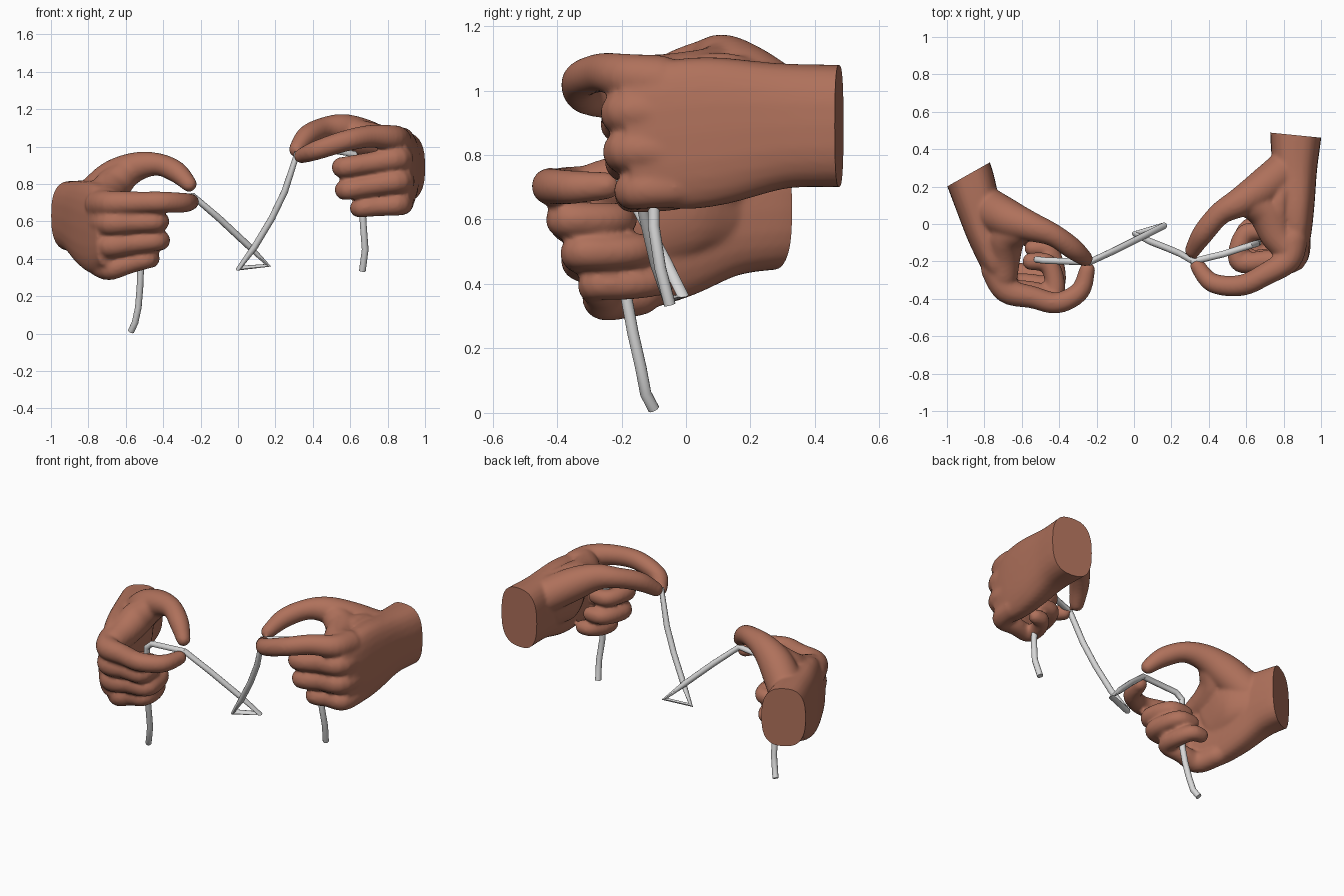
import bpy, bmesh, math
from mathutils import Vector


def material(name, rgb):
    m = bpy.data.materials.new(name)
    m.diffuse_color = (*rgb, 1)
    return m


SKIN = material("warm brown skin", (0.43, 0.165, 0.105))
GREY = material("light grey wire", (0.68, 0.68, 0.68))


def catmull(pts, n=5):
    """Smooth path through points; every channel (position and radii) is blended."""
    p = [pts[0]] + pts + [pts[-1]]
    out = []
    for i in range(1, len(p) - 2):
        for s in range(n):
            t = s / n
            out.append([0.5 * (2 * b + (c - a) * t + (2 * a - 5 * b + 4 * c - d) * t * t
                               + (3 * b - a - 3 * c + d) * t ** 3)
                        for a, b, c, d in zip(p[i - 1], p[i], p[i + 1], p[i + 2])])
    return out + [list(pts[-1])]


def tube(bm, pts, round_ends=True, sides=24, power=1.0):
    """Loft of ellipses; pts are (x, y, z, radius) or (x, y, z, half thickness, half height)."""
    pts = [tuple(p) + (p[3],) if len(p) == 4 else tuple(p) for p in pts]
    path = catmull(pts)
    pos = [Vector(q[:3]) for q in path]
    frames = []
    for i, q in enumerate(path):
        t = (pos[min(i + 1, len(pos) - 1)] - pos[max(i - 1, 0)]).normalized()
        frames.append((pos[i], t, q[3], q[4]))
    if round_ends:
        angs = [math.radians(a) for a in (25, 45, 65, 82)]
        def dome(f, s):
            c, t, a, b = f
            return [(c + t * s * a * math.sin(g), t, a * math.cos(g), b * math.cos(g)) for g in angs]
        frames = dome(frames[0], -1)[::-1] + frames + dome(frames[-1], 1)
    def sq(v):
        return math.copysign(abs(v) ** power, v)
    rings = []
    for c, t, a, b in frames:
        side = t.cross(Vector((0, 0, 1))).normalized()
        up = side.cross(t)
        rings.append([bm.verts.new(c + side * a * sq(math.cos(w)) + up * b * sq(math.sin(w)))
                      for w in (2 * math.pi * k / sides for k in range(sides))])
    for r, s in zip(rings, rings[1:]):
        for k in range(sides):
            j = (k + 1) % sides
            bm.faces.new((r[k], r[j], s[j], s[k]))
    bm.faces.new(rings[0][::-1])
    bm.faces.new(rings[-1])


def curled(base, knuckle, pip, tip, r):
    """Path of a finger folded back into the palm."""
    mid = [(a + b) / 2 for a, b in zip(knuckle, pip)]
    d = 1 if tip[0] > pip[0] else -1
    fold = (pip[0] - d * 0.008, (pip[1] + tip[1]) / 2, pip[2])
    return [(*base, r * 1.2), (*knuckle, r * 1.2), (*mid, r * 1.05), (*pip, r),
            (*fold, r * 0.95), (pip[0] + d * 0.03, tip[1] - 0.01, tip[2], r * 0.92), (*tip, r * 0.85)]


def hand(name, palm, digits, cut, cut_dir):
    bm = bmesh.new()
    tube(bm, palm, False, power=0.74)
    for d in digits:
        tube(bm, d)
    bmesh.ops.recalc_face_normals(bm, faces=bm.faces)
    me = bpy.data.meshes.new(name)
    bm.to_mesh(me)
    bm.free()
    ob = bpy.data.objects.new(name, me)
    bpy.context.collection.objects.link(ob)
    bpy.context.view_layer.objects.active = ob
    ob.select_set(True)
    # Fuse the digits and palm into one soft skin
    rm = ob.modifiers.new("fuse", 'REMESH')
    rm.mode = 'VOXEL'
    rm.voxel_size = 0.01
    sm = ob.modifiers.new("soften", 'SMOOTH')
    sm.factor, sm.iterations = 0.5, 10
    for m in ("fuse", "soften"):
        bpy.ops.object.modifier_apply(modifier=m)
    # Flat cut at the wrist
    bm = bmesh.new()
    bm.from_mesh(ob.data)
    res = bmesh.ops.bisect_plane(bm, geom=bm.verts[:] + bm.edges[:] + bm.faces[:],
                                 plane_co=cut, plane_no=cut_dir, clear_outer=True)
    edges = [e for e in res["geom_cut"] if isinstance(e, bmesh.types.BMEdge)]
    bmesh.ops.holes_fill(bm, edges=edges, sides=0)
    bmesh.ops.recalc_face_normals(bm, faces=bm.faces)
    bm.to_mesh(ob.data)
    bm.free()
    ob.data.materials.clear()
    ob.data.materials.append(SKIN)
    bpy.ops.object.shade_smooth_by_angle(angle=math.radians(55))
    ob.select_set(False)


# Hand on the -x side
hand("left_hand",
     [(-0.92, 0.33, 0.63, 0.13, 0.19), (-0.885, 0.265, 0.63, 0.13, 0.187), (-0.84, 0.12, 0.62, 0.12, 0.20),
      (-0.79, -0.05, 0.585, 0.105, 0.235), (-0.74, -0.2, 0.555, 0.085, 0.24), (-0.69, -0.33, 0.54, 0.07, 0.18)],
     [   # thumb, thumb web, thumb base, index
         [(-0.79, 0.09, 0.70, 0.11), (-0.67, 0.025, 0.82, 0.105), (-0.55, -0.015, 0.89, 0.08),
          (-0.43, -0.06, 0.905, 0.061), (-0.33, -0.13, 0.865, 0.058), (-0.262, -0.185, 0.80, 0.043)],
         [(-0.62, -0.03, 0.84, 0.085), (-0.68, -0.07, 0.775, 0.10), (-0.695, -0.17, 0.725, 0.09),
          (-0.70, -0.28, 0.70, 0.078)],
         [(-0.80, 0.1, 0.63, 0.10, 0.15), (-0.73, 0.0, 0.66, 0.09, 0.18), (-0.705, -0.15, 0.61, 0.06, 0.16)],
         [(-0.74, -0.24, 0.69, 0.08), (-0.68, -0.355, 0.695, 0.07), (-0.54, -0.392, 0.70, 0.06),
          (-0.41, -0.422, 0.703, 0.057), (-0.29, -0.36, 0.70, 0.053), (-0.25, -0.245, 0.705, 0.043)],
         # middle, ring, little
         curled((-0.74, -0.24, 0.59), (-0.68, -0.35, 0.59), (-0.435, -0.375, 0.60), (-0.55, -0.20, 0.60), 0.056),
         curled((-0.74, -0.2, 0.47), (-0.685, -0.315, 0.47), (-0.43, -0.33, 0.498), (-0.54, -0.13, 0.505), 0.055),
         curled((-0.74, -0.14, 0.365), (-0.685, -0.25, 0.348), (-0.482, -0.28, 0.40), (-0.57, -0.08, 0.41), 0.052),
     ], (-0.885, 0.265, 0.63), (-0.49, 0.87, 0))

# Hand on the +x side
hand("right_hand",
     [(0.865, 0.54, 0.89, 0.135, 0.19), (0.865, 0.475, 0.89, 0.137, 0.19), (0.86, 0.3, 0.89, 0.12, 0.195),
      (0.865, 0.1, 0.875, 0.10, 0.23), (0.865, -0.05, 0.86, 0.083, 0.23), (0.855, -0.18, 0.845, 0.065, 0.19)],
     [   # thumb, thumb web, thumb base, index
         [(0.81, 0.29, 0.97, 0.105), (0.68, 0.185, 1.045, 0.10), (0.565, 0.115, 1.095, 0.08),
          (0.46, 0.055, 1.095, 0.062), (0.37, -0.05, 1.055, 0.058), (0.314, -0.14, 0.985, 0.043)],
         [(0.63, 0.11, 1.065, 0.085), (0.71, 0.06, 1.03, 0.10), (0.765, -0.06, 1.025, 0.09),
          (0.82, -0.13, 1.035, 0.078)],
         [(0.82, 0.25, 0.90, 0.10, 0.15), (0.775, 0.11, 0.94, 0.09, 0.18), (0.80, -0.02, 0.92, 0.06, 0.16)],
         [(0.85, -0.08, 1.03, 0.08), (0.825, -0.19, 1.045, 0.07), (0.71, -0.265, 1.055, 0.061),
          (0.575, -0.328, 1.03, 0.057), (0.42, -0.315, 0.98, 0.052), (0.34, -0.225, 0.95, 0.041)],
         # middle, ring, little
         curled((0.87, -0.06, 0.93), (0.855, -0.19, 0.935), (0.57, -0.205, 0.89), (0.67, -0.04, 0.885), 0.056),
         curled((0.88, -0.05, 0.81), (0.86, -0.185, 0.815), (0.585, -0.19, 0.77), (0.69, -0.01, 0.775), 0.055),
         curled((0.88, -0.03, 0.70), (0.86, -0.155, 0.692), (0.66, -0.165, 0.672), (0.74, 0.0, 0.68), 0.051),
     ], (0.865, 0.475, 0.89), (0.1, 1, 0))

# One bent wire running through both fists and pinches
path = [(-0.572, -0.10, 0.012), (-0.55, -0.125, 0.06), (-0.533, -0.14, 0.14), (-0.524, -0.165, 0.25),
        (-0.52, -0.185, 0.36), (-0.52, -0.19, 0.52), (-0.52, -0.19, 0.68), (-0.48, -0.195, 0.715),
        (-0.24, -0.205, 0.735), (-0.10, -0.14, 0.615), (0.05, -0.065, 0.475), (0.16, -0.01, 0.365),
        (0.005, -0.055, 0.35), (0.09, -0.095, 0.465), (0.18, -0.13, 0.615), (0.25, -0.16, 0.76),
        (0.315, -0.2, 0.96), (0.48, -0.16, 0.985), (0.62, -0.115, 0.96), (0.655, -0.105, 0.90),
        (0.66, -0.10, 0.75), (0.67, -0.10, 0.58), (0.68, -0.08, 0.45), (0.665, -0.05, 0.335)]
cu = bpy.data.curves.new("wire", 'CURVE')
cu.dimensions = '3D'
cu.bevel_depth, cu.bevel_resolution, cu.use_fill_caps = 0.018, 4, True
sp = cu.splines.new('POLY')
sp.points.add(len(path) - 1)
for pt, p in zip(sp.points, path):
    pt.co = (*p, 1)
wire = bpy.data.objects.new("wire", cu)
bpy.context.collection.objects.link(wire)
cu.materials.append(GREY)
bpy.context.view_layer.objects.active = wire
wire.select_set(True)
bpy.ops.object.convert(target='MESH')
bpy.ops.object.shade_smooth_by_angle(angle=math.radians(40))
